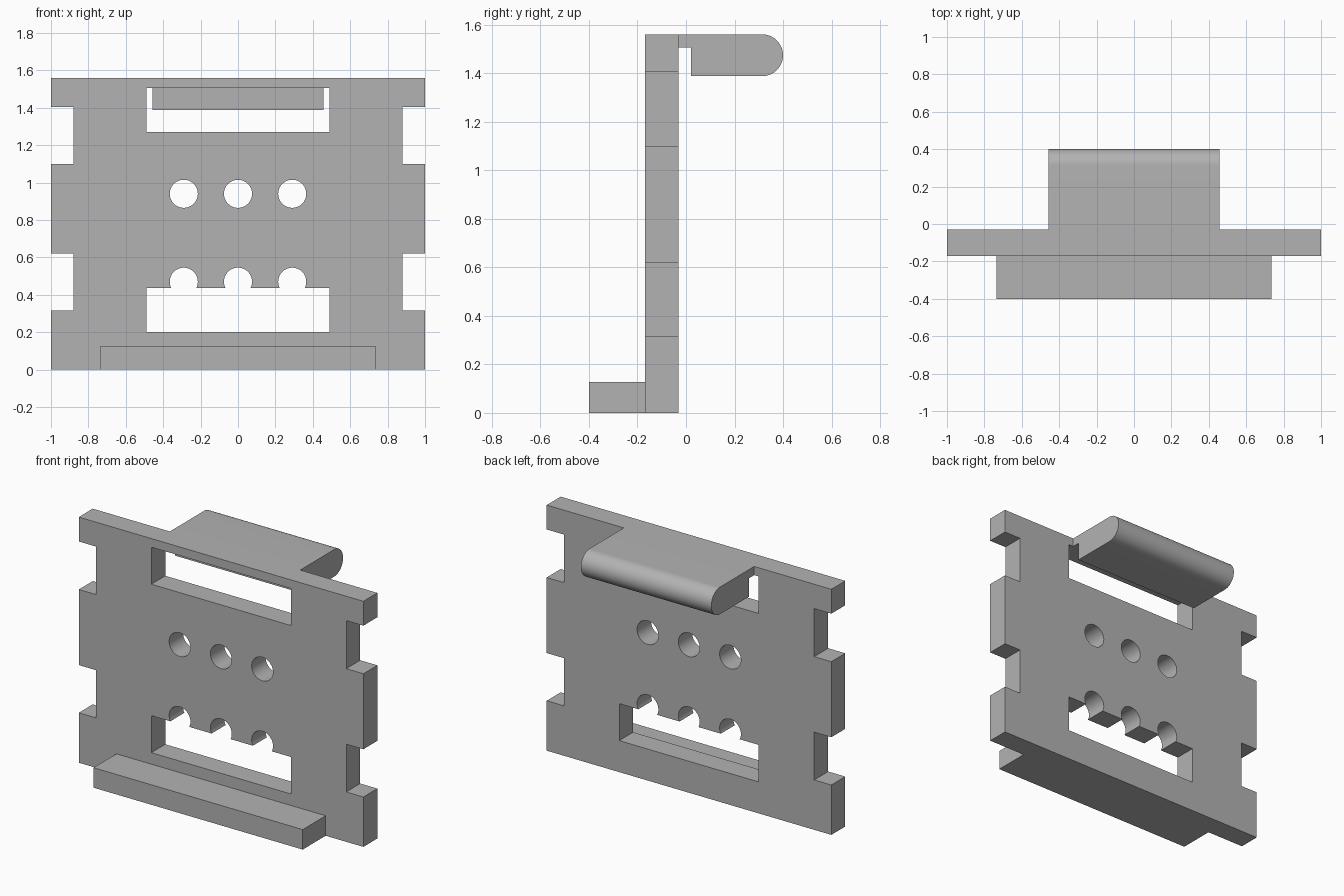
import bpy
import bmesh
from math import pi, sin, cos, radians

if "Cube" in bpy.data.objects:
    bpy.data.objects.remove(bpy.data.objects["Cube"], do_unlink=True)

# Single grey material
grey = bpy.data.materials.new("plain_grey")
grey.use_nodes = True
GREY = (0.45, 0.45, 0.45, 1)
grey.diffuse_color = GREY
grey.node_tree.nodes["Principled BSDF"].inputs["Base Color"].default_value = GREY

FRONT, BACK, HEIGHT = -0.17, -0.03, 1.56


def prism(name, profile, half_width, open_y=None):
    """Extrude a (y, z) profile along x; leave out the face at the joint plane open_y."""
    bm = bmesh.new()
    base = bm.faces.new([bm.verts.new((-half_width, y, z)) for y, z in profile])
    top = bmesh.ops.extrude_face_region(bm, geom=[base], use_keep_orig=True)
    moved = [v for v in top["geom"] if isinstance(v, bmesh.types.BMVert)]
    bmesh.ops.translate(bm, verts=moved, vec=(2 * half_width, 0, 0))
    bmesh.ops.recalc_face_normals(bm, faces=bm.faces)
    if open_y is not None:
        joint = [f for f in bm.faces if all(abs(v.co.y - open_y) < 1e-4 for v in f.verts)]
        bmesh.ops.delete(bm, geom=joint, context="FACES_ONLY")
    mesh = bpy.data.meshes.new(name)
    bm.to_mesh(mesh)
    bm.free()
    mesh.materials.append(grey)
    obj = bpy.data.objects.new(name, mesh)
    bpy.context.collection.objects.link(obj)
    return obj


def rect(y0, y1, z0, z1):
    return [(y0, z0), (y1, z0), (y1, z1), (y0, z1)]


def cut(target, cutter):
    """Subtract a cutter from the target and discard it."""
    mod = target.modifiers.new("cut", "BOOLEAN")
    mod.operation, mod.solver, mod.object = "DIFFERENCE", "EXACT", cutter
    bpy.context.view_layer.objects.active = target
    bpy.ops.object.modifier_apply(modifier=mod.name)
    bpy.data.objects.remove(cutter, do_unlink=True)


def box_cutter(x, half_width, z0, z1):
    box = prism("cutter", rect(-0.4, 0.2, z0, z1), half_width)
    box.location.x = x
    return box


# Main plate with windows, edge notches and two rows of holes
plate = prism("main_plate", rect(FRONT, BACK, 0, HEIGHT), 1)
for z0, z1 in ((0.2, 0.435), (1.27, 1.505)):
    cut(plate, box_cutter(0, 0.49, z0, z1))
for z0, z1 in ((0.317, 0.62), (1.1, 1.405)):
    for side in (-1, 1):
        cut(plate, box_cutter(side, 0.12, z0, z1))
for z in (0.47, 0.94):
    for x in (-0.29, 0, 0.29):
        bpy.ops.mesh.primitive_cylinder_add(vertices=64, radius=0.075, depth=0.6,
                                            location=(x, -0.1, z), rotation=(pi / 2, 0, 0))
        hole = bpy.context.object
        hole.data.materials.append(grey)
        cut(plate, hole)

# Front ledge along the bottom
ledge = prism("front_ledge", rect(-0.4, FRONT, 0, 0.127), 0.735, FRONT)

# Rear hook with a rounded end and a thin neck
radius = 0.086
steps = 32
nose = [(0.4 - radius + radius * sin(pi * i / steps),
         HEIGHT - radius + radius * cos(pi * i / steps)) for i in range(steps + 1)]
hook_profile = [(BACK, HEIGHT)] + nose + [(0.02, HEIGHT - 2 * radius), (0.02, 1.505), (BACK, 1.505)]
hook = prism("rear_hook", hook_profile, 0.458, BACK)

# Smooth the round surfaces, keep the edges sharp
bpy.ops.object.select_all(action="DESELECT")
for obj in (plate, ledge, hook):
    obj.select_set(True)
bpy.context.view_layer.objects.active = plate
bpy.ops.object.shade_smooth_by_angle(angle=radians(30))
